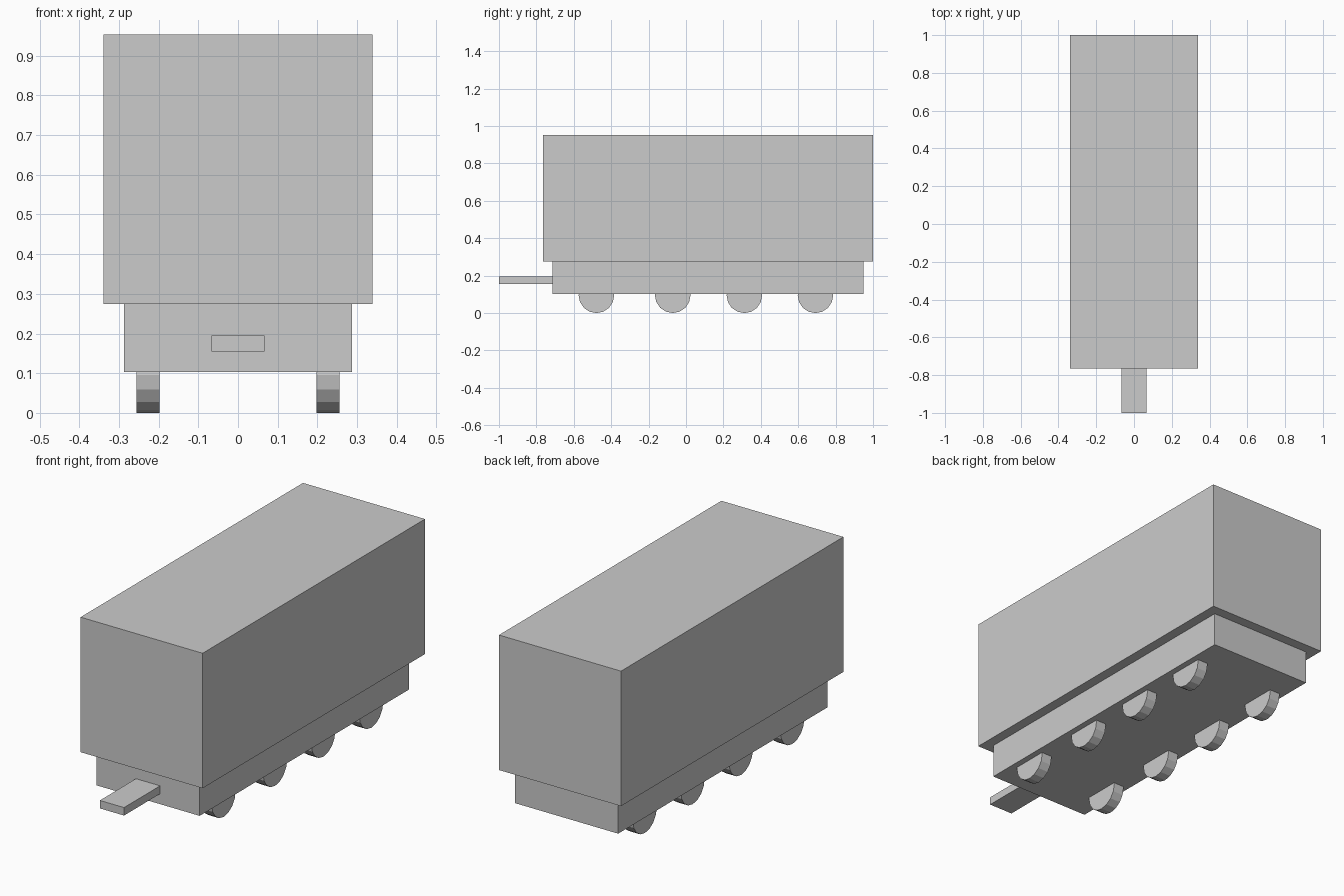
import bpy
import math

if "Cube" in bpy.data.objects:
    bpy.data.objects.remove(bpy.data.objects["Cube"])


def box(name, x, y, z):
    """Box from (min, max) ranges on each axis."""
    bpy.ops.mesh.primitive_cube_add(size=1, location=[(a + b) / 2 for a, b in (x, y, z)])
    ob = bpy.context.object
    ob.name = name
    ob.scale = [b - a for a, b in (x, y, z)]
    bpy.ops.object.transform_apply(location=False, rotation=False, scale=True)
    return ob


# Cargo body, narrower chassis below it, and the tow bar at the front
box("cargo_body", (-0.339, 0.339), (-0.765, 1.0), (0.275, 0.953))
box("chassis", (-0.287, 0.287), (-0.714, 0.948), (0.103, 0.275))
box("tow_bar", (-0.067, 0.067), (-1.0, -0.70), (0.155, 0.195))

# Four pairs of 16-sided wheels, upper halves sunk into the chassis
RADIUS, WIDTH = 0.095, 0.058
for i, y in enumerate((-0.479, -0.071, 0.312, 0.692), 1):
    for side, sx in (("left", -1), ("right", 1)):
        bpy.ops.mesh.primitive_cylinder_add(
            vertices=16, radius=RADIUS, depth=WIDTH,
            location=(sx * 0.227, y, RADIUS), rotation=(0, math.pi / 2, 0))
        bpy.context.object.name = f"wheel_{side}_{i}"
